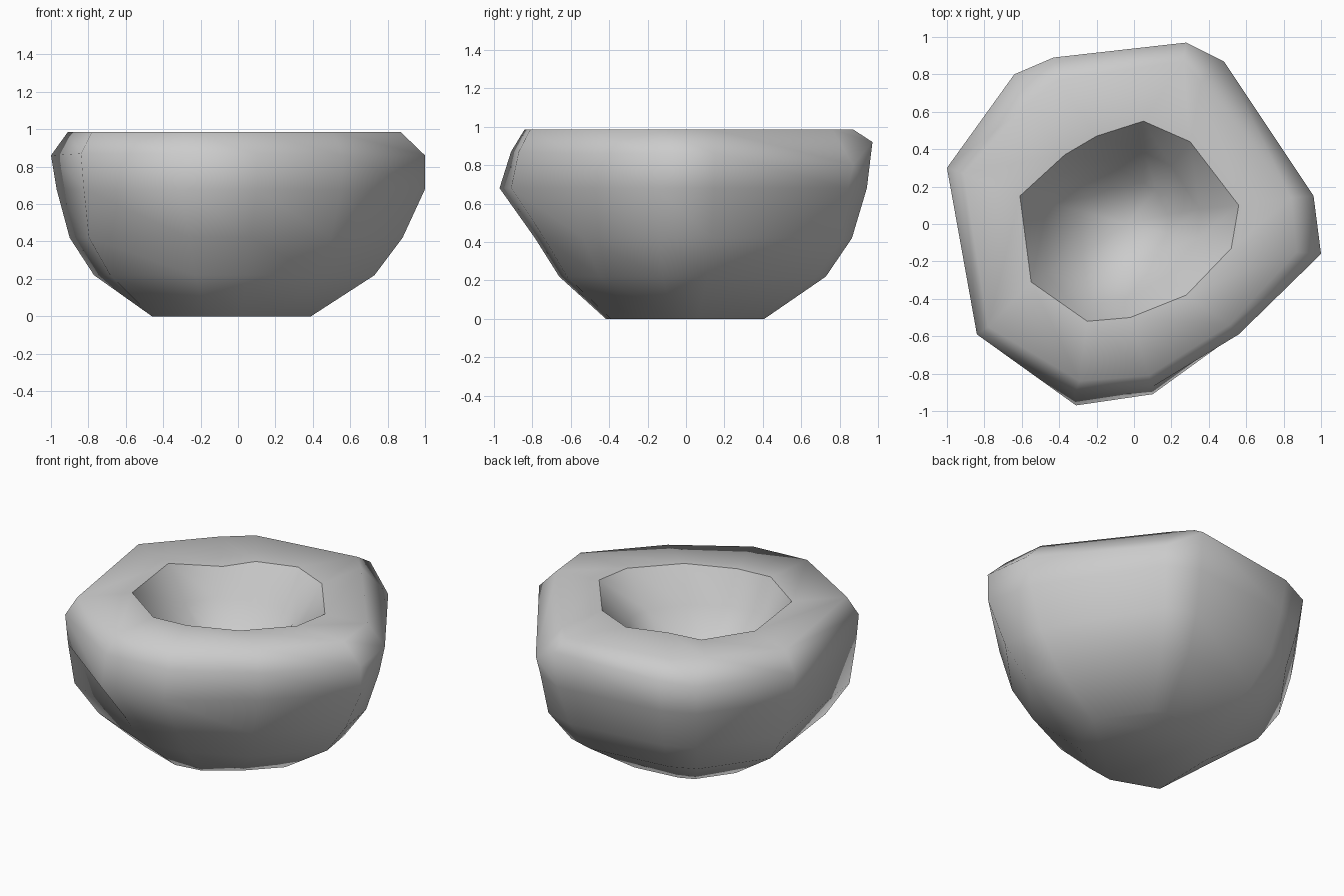
import bpy
import bmesh

cube = bpy.data.objects.get("Cube")
if cube:
    bpy.data.objects.remove(cube)

# Stone material
stone = bpy.data.materials.new("grey stone")
stone.use_nodes = True
grey = (0.6, 0.6, 0.6, 1)
stone.diffuse_color = grey
stone.node_tree.nodes["Principled BSDF"].inputs["Base Color"].default_value = grey

# Chipped outline of the outer wall
outline = [(-1, .3), (-.64, .8), (-.43, .89), (.28, .97), (.48, .87), (.95, .15),
           (1, -.16), (.57, -.6), (.1, -.91), (-.31, -.97), (-.85, -.6)]
# Shoulder with its uneven heights, and outer edge of the flat top
shoulder = [(-1, .3, .86), (-.64, .8, .87), (-.43, .89, .89), (.28, .97, .92),
            (.48, .87, .8), (.96, .15, .86), (1, -.16, .86), (.56, -.59, .86),
            (.1, -.87, .87), (-.32, -.91, .87), (-.84, -.59, .87)]
top_edge = [(-.91, .27), (-.58, .63), (-.41, .77), (.26, .87), (.36, .76), (.84, .14),
            (.87, -.15), (.51, -.54), (.08, -.81), (-.29, -.84), (-.78, -.55)]
# Lip, sloping wall and pit of the hollow
lip = [(-.61, .15), (-.37, .37), (-.2, .47), (.05, .55), (.3, .44), (.56, .1),
       (.52, -.13), (.28, -.38), (-.02, -.5), (-.25, -.52), (-.55, -.31)]
hollow = [(-.46, .11), (-.35, .28), (-.16, .34), (.06, .38), (.2, .31), (.35, .08),
          (.34, -.08), (.18, -.27), (-.02, -.4), (-.23, -.43), (-.47, -.26)]
pit = [(-.29, .07), (-.25, .14), (-.12, .19), (.05, .22), (.12, .18), (.18, .05),
       (.18, -.05), (.1, -.15), (0, -.24), (-.15, -.26), (-.28, -.16)]

bm = bmesh.new()


def level(points, z):
    return [bm.verts.new((x, y, z)) for x, y in points]


def wall_ring(z, scale, front, shift=0, fuller=1):
    """Shrunken outline; the front undercuts and two corners stay fuller."""
    points = []
    for i, (x, y) in enumerate(outline):
        s = front if y < -.8 else scale
        if i in (4, 10):
            s *= fuller
        points.append((x * s + shift, y * s))
    return level(points, z)


def bridge(a, b):
    for i in range(len(a)):
        j = (i + 1) % len(a)
        bm.faces.new((a[i], a[j], b[j], b[i]))


# Outer wall from base to shoulder, then flat top, then the hollow
base = wall_ring(0, .42, .43, -.03)
base[-1].co = (-.46, -.31, 0)
waist = wall_ring(.68, .97, 1)
waist[6].co.x = 1
lip_ring = level(lip, .985)
lip_ring[1].co.z = .945
pit_ring = level(pit, .56)
rings = [base, wall_ring(.22, .75, .68, -.02, 1.04),
         wall_ring(.42, .89, .81, -.01, 1.04), waist,
         [bm.verts.new(p) for p in shoulder], level(top_edge, .985),
         lip_ring, level(hollow, .78), pit_ring]
for lower, upper in zip(rings, rings[1:]):
    bridge(lower, upper)
bm.faces.new(base)
floor = bm.verts.new((-.04, 0, .48))
for i, v in enumerate(pit_ring):
    bm.faces.new((v, pit_ring[(i + 1) % len(pit_ring)], floor))

# Smooth everywhere except the lip of the hollow
bmesh.ops.recalc_face_normals(bm, faces=bm.faces)
for f in bm.faces:
    f.smooth = True
lip_verts = set(lip_ring)
for e in bm.edges:
    if set(e.verts) <= lip_verts:
        e.smooth = False

mesh = bpy.data.meshes.new("stone_bowl")
bm.to_mesh(mesh)
bm.free()
mesh.materials.append(stone)
bowl = bpy.data.objects.new("stone_bowl", mesh)
bpy.context.collection.objects.link(bowl)
